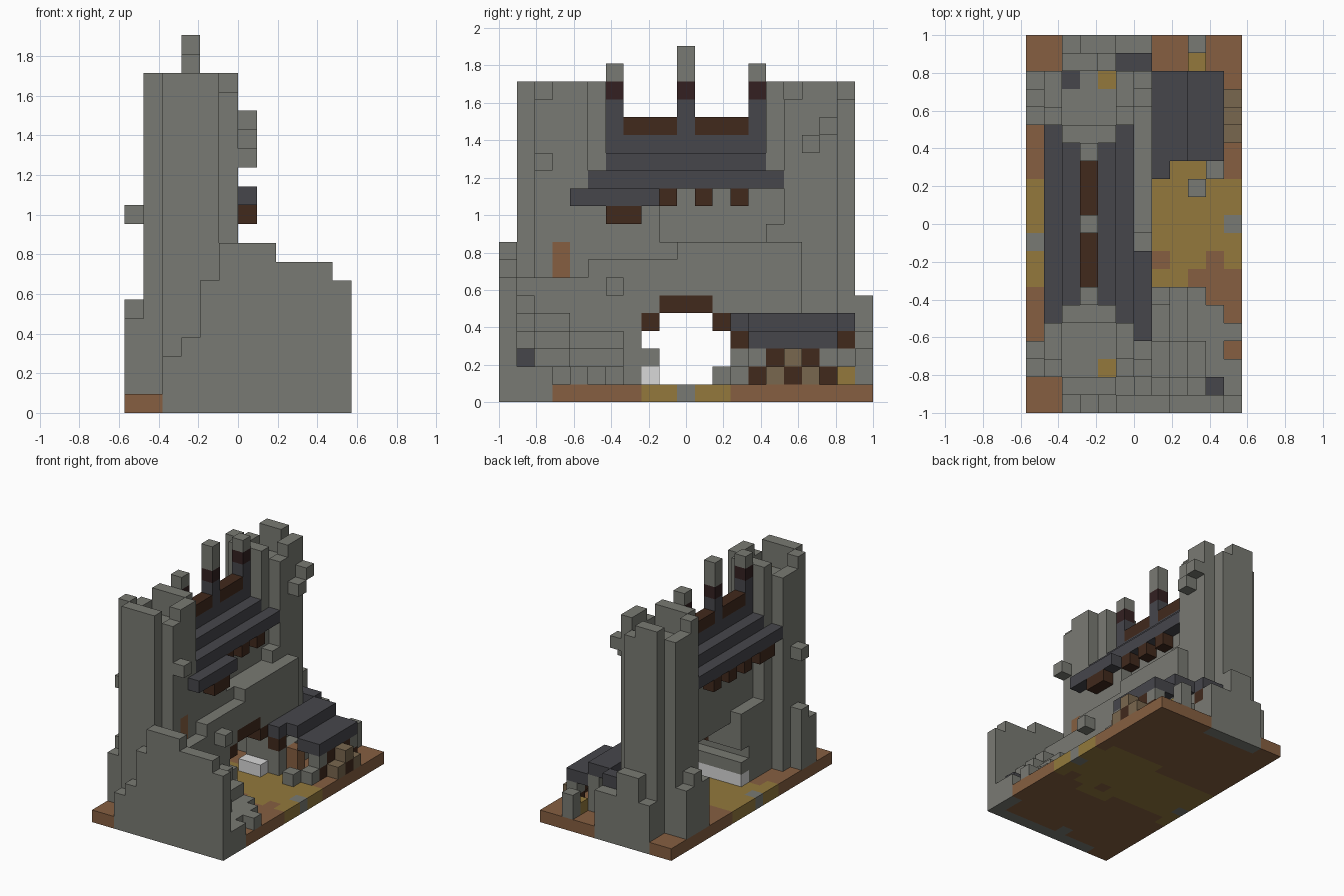
import bpy, bmesh
from mathutils import Vector

cube = bpy.data.objects.get("Cube")
if cube:
    bpy.data.objects.remove(cube)

NX, NY = 12, 21
S = 2 / NY
COLOURS = {
    "stone": (121, 122, 115), "slate": (70, 70, 75), "dirt": (134, 95, 65),
    "straw": (147, 121, 60), "dark_wood": (65, 41, 28), "tan_wood": (121, 103, 78),
    "red_wood": (51, 32, 33), "pale_stone": (216, 216, 216),
}


def linear(v):
    v /= 255
    return v / 12.92 if v <= 0.04045 else ((v + 0.055) / 1.055) ** 2.4


def make_material(name, rgb):
    m = bpy.data.materials.new(name)
    col = (*[linear(v) for v in rgb], 1)
    m.diffuse_color = col
    m.use_nodes = True
    bsdf = m.node_tree.nodes["Principled BSDF"]
    bsdf.inputs["Base Color"].default_value = col
    bsdf.inputs["Roughness"].default_value = 0.9
    return m


MATS = {n: make_material(n, c) for n, c in COLOURS.items()}
blocks = {}  # block position -> (part, colour)


def span(v):
    return range(v[0], v[1] + 1) if isinstance(v, tuple) else (v,)


def fill(part, colour, x, y, z):
    """Fill an inclusive range of blocks."""
    for i in span(x):
        for j in span(y):
            for k in span(z):
                blocks[i, j, k] = (part, colour)


def carve(x, y, z):
    for i in span(x):
        for j in span(y):
            for k in span(z):
                blocks.pop((i, j, k), None)


def columns(part, colour, x, y, heights):
    """A row of stacks, running along whichever axis is given as a range."""
    for n, h in enumerate(heights):
        if h > 1:
            if isinstance(x, tuple):
                fill(part, colour, x[0] + n, y, (1, h - 1))
            else:
                fill(part, colour, x, y[0] + n, (1, h - 1))


# Ground slab with a path through the gate
fill("ground", "dirt", (0, 11), (0, 20), 0)
fill("ground", "straw", (0, 5), (8, 12), 0)
fill("ground", "straw", 0, 7, 0)
fill("ground", "straw", (6, 10), (7, 13), 0)
fill("ground", "straw", 11, (8, 12), 0)
fill("ground", "stone", (2, 11), 0, 0)
fill("ground", "stone", 5, 1, 0)
fill("ground", "stone", 11, (1, 2), 0)
fill("ground", "stone", (2, 6), 20, 0)
for x, y in ((7, 8), (10, 8), (9, 7), (10, 7)):
    fill("ground", "dirt", x, y, 0)
fill("ground", "stone", 0, 9, 0)
fill("ground", "stone", 11, 10, 0)

# Curtain wall: thick above, hollow behind the gate front
fill("gate_wall", "stone", (3, 4), (5, 15), (1, 12))
fill("gate_wall", "stone", 2, (5, 8), (1, 6))
fill("gate_wall", "stone", 2, 15, (1, 6))
carve((3, 4), (9, 14), (1, 5))
fill("gate_wall", "stone", 5, (5, 8), (1, 10))
fill("gate_wall", "stone", 5, (9, 14), (1, 8))
fill("gate_wall", "stone", 5, 15, (1, 9))
fill("gate_wall", "stone", 6, (5, 9), (1, 7))
fill("gate_wall", "stone", 6, (10, 16), (1, 8))

# Wooden arch and the opening cut through it
fill("gate_arch", "dark_wood", (5, 6), (9, 11), 5)
for y in (8, 12):
    fill("gate_arch", "dark_wood", (5, 6), y, 4)
for y, z in (((9, 11), (1, 4)), (12, (1, 3)), (8, 3)):
    carve((0, 6), y, z)
fill("gate_step", "pale_stone", (2, 6), 8, 1)
fill("gate_step", "pale_stone", (5, 6), 12, 1)

# Towers: square plans with cut corners, sunken floor and a worn rim
for part, y in (("front_tower", 1), ("back_tower", 15)):
    fill(part, "stone", (2, 4), (y, y + 4), (1, 17))
    fill(part, "stone", (1, 5), (y + 1, y + 3), (1, 17))
    carve((2, 4), (y + 1, y + 3), (16, 17))
    carve(5, y + 1, 17)
    carve(1, (y + 2, y + 3), 17)
carve(4, 19, 17)
fill("front_tower", "straw", 4, 2, 15)
fill("back_tower", "straw", 4, 18, 15)
fill("back_tower", "slate", 2, 18, 15)
fill("front_tower", "dirt", 5, 3, (7, 8))

# Buttresses and loose protruding stones
columns("front_buttress", "stone", 0, (2, 3), (5, 6))
columns("back_buttress", "stone", 0, (16, 18), (5, 6, 5))
columns("back_buttress", "stone", (2, 6), 20, (4, 6, 6, 4, 4))
columns("back_buttress", "stone", 6, (17, 18), (4, 4))
for x, y, z in ((0, 3, 10), (6, 2, 13), (6, 17, 14), (6, 18, 15), (7, 6, 6)):
    fill("loose_stones", "stone", x, y, z)

# Stepped slate roof over the gate
for side in (-1, 1):
    fill("gate_roof", "slate", 3 + side, (6, 14), 13)
    fill("gate_roof", "slate", 3 + 2 * side, (5, 15), 12)
    for y in (9, 11, 13):
        fill("roof_beams", "dark_wood", 3 + 2 * side, y, 11)
fill("gate_roof", "slate", 6, (4, 8), 11)
fill("roof_beams", "dark_wood", (5, 6), (6, 7), 10)
fill("roof_beams", "dark_wood", 1, (6, 7), 11)
fill("gate_roof", "slate", 3, (6, 14), (13, 14))
fill("roof_ridge", "dark_wood", 3, (7, 13), 15)

# Ridge pinnacles
for y, top in ((6, 18), (10, 19), (14, 18)):
    fill("pinnacles", "slate", 3, y, (15, 16))
    fill("pinnacles", "red_wood", 3, y, 17)
    fill("pinnacles", "stone", 3, y, (18, top))

# Ruined front wall and the rubble behind it
columns("ruined_wall", "stone", (2, 11), 0, (3, 4, 7, 9, 9, 9, 8, 8, 8, 7))
columns("rubble", "stone", 6, (1, 4), (7, 7, 7, 7))
columns("rubble", "stone", 7, (1, 6), (6, 5, 5, 4, 4, 4))
columns("rubble", "stone", 8, (1, 6), (5, 4, 4, 3, 3, 3))
columns("rubble", "stone", 9, (1, 6), (4, 3, 3, 2, 2, 2))
columns("rubble", "stone", 10, (1, 5), (3, 2, 2, 2, 2))
columns("rubble", "stone", 11, (1, 4), (2, 2, 1, 2))
fill("rubble", "slate", 10, 1, 2)
fill("rubble", "stone", 9, 12, 1)
fill("rubble", "stone", 10, 13, 1)

# Lean-to shed with stepped roof
fill("shed_roof", "slate", (7, 8), (14, 18), 4)
fill("shed_roof", "slate", 7, 13, 4)
fill("shed_roof", "slate", (5, 6), 19, 4)
fill("shed_roof", "slate", (9, 10), (14, 18), 3)
fill("shed_frame", "dark_wood", 7, 13, 3)
fill("shed_frame", "dark_wood", 6, 19, 3)
fill("shed_frame", "stone", 6, 19, (1, 2))
fill("shed_frame", "stone", 7, (13, 18), (1, 2))
fill("shed_frame", "stone", 8, 18, (1, 3))
fill("shed_frame", "dirt", 8, 14, (1, 2))
for y, z in ((14, 1), (18, 1), (15, 2), (17, 2)):
    fill("shed_frame", "dark_wood", 10, y, z)
for y in (14, 18):
    fill("shed_frame", "stone", 10, y, 2)

# Fence, crate and post beside the shed
for y, z in ((15, 1), (17, 1), (16, 2)):
    fill("fence", "tan_wood", 11, y, z)
fill("fence", "dark_wood", 11, 16, 1)
fill("crate", "straw", 9, 19, 1)
fill("post", "stone", 9, 20, (1, 2))

# Turn each part's blocks into one mesh, keeping only exposed faces
AXES = [Vector(a) for a in ((1, 0, 0), (0, 1, 0), (0, 0, 1))]
for part in sorted({p for p, c in blocks.values()}):
    mesh = bpy.data.meshes.new(part)
    names = sorted({c for p, c in blocks.values() if p == part})
    for n in names:
        mesh.materials.append(MATS[n])
    bm = bmesh.new()
    for pos, (p, colour) in blocks.items():
        if p != part:
            continue
        centre = Vector(pos) + Vector((0.5, 0.5, 0.5)) - Vector((NX / 2, NY / 2, 0))
        for a in range(3):
            u, v = AXES[(a + 1) % 3], AXES[(a + 2) % 3]
            for s in (-1, 1):
                near = list(pos)
                near[a] += s
                if tuple(near) in blocks:
                    continue
                mid = centre + AXES[a] * s / 2
                ring = [mid + (u * p1 * s + v * q1) / 2
                        for p1, q1 in ((-1, -1), (1, -1), (1, 1), (-1, 1))]
                face = bm.faces.new([bm.verts.new(c * S) for c in ring])
                face.material_index = names.index(colour)
    bmesh.ops.remove_doubles(bm, verts=bm.verts, dist=S / 100)
    bm.to_mesh(mesh)
    bm.free()
    bpy.context.collection.objects.link(bpy.data.objects.new(part, mesh))
